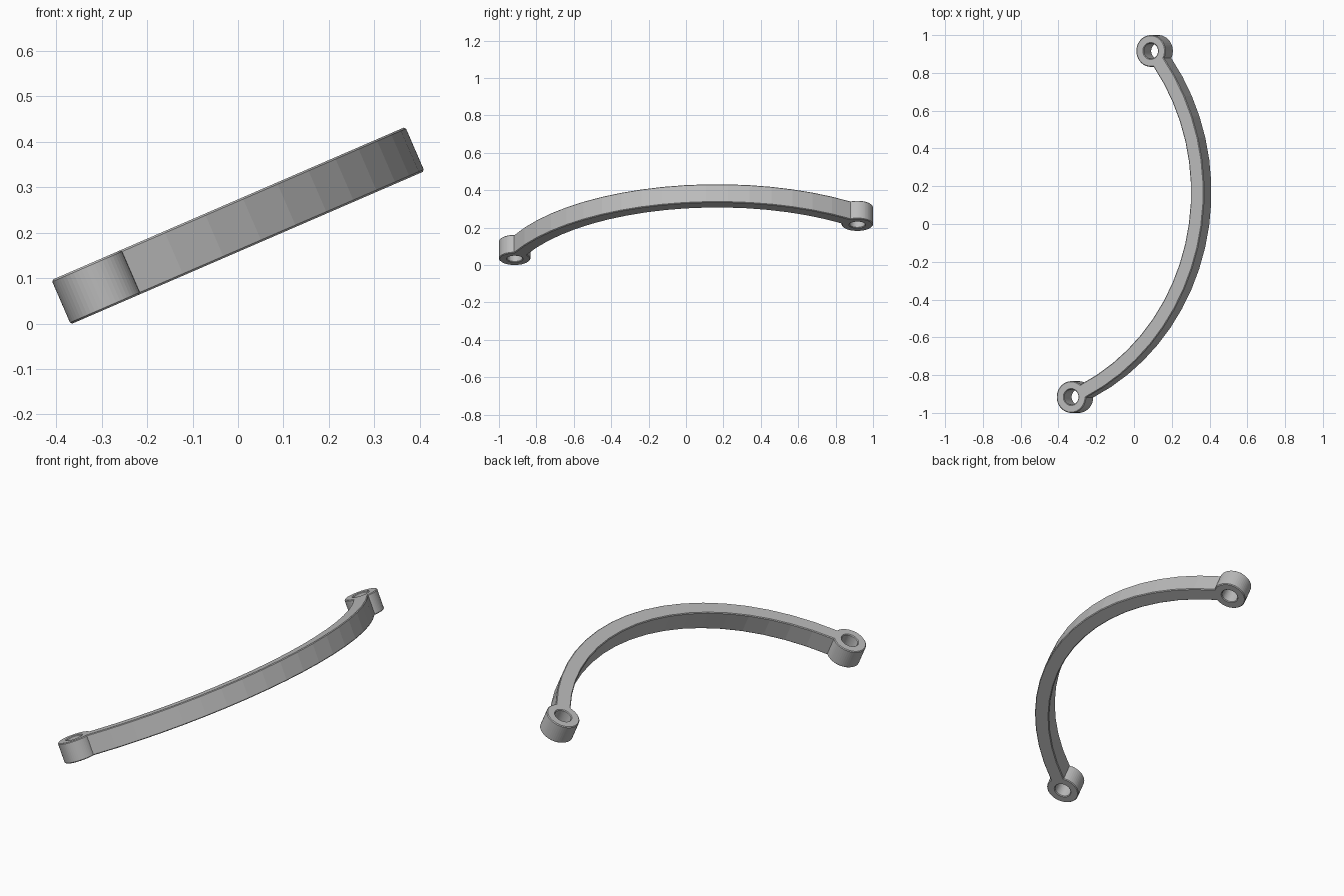
import bpy
from math import sin, cos, acos, atan2, radians, tau
from mathutils import Matrix, Vector

cube = bpy.data.objects.get("Cube")
if cube:
    bpy.data.objects.remove(cube, do_unlink=True)

HEIGHT = 0.106       # thickness of the whole bracket
WIDTH = 0.075        # width of the curved bar
BOSS_R, HOLE_R = 0.084, 0.041
EDGE = 0.004         # tiny chamfer
TILT = radians(23.4)
ARC_R = 1.169        # centreline radius of the bar
ARC_C = Vector((-0.358, 0.168))
BOSSES = [Vector((0.083, -0.916)), Vector((0.542, 0.916))]


def arc(centre, radius, start, end, steps):
    """Points along a circular arc."""
    angles = [start + (end - start) * i / steps for i in range(steps + 1)]
    return [centre + radius * Vector((cos(a), sin(a))) for a in angles]


def heading(origin, point):
    return atan2(point.y - origin.y, point.x - origin.x)


def boss_arc(centre, first, last):
    """Counter-clockwise round end between two bar corners, ends excluded."""
    a, b = heading(centre, first), heading(centre, last)
    if b < a:
        b += tau
    return arc(centre, BOSS_R, a, b, 44)[1:-1]


def bar_edge(radius):
    """Edge of the bar, trimmed where it meets both round ends."""
    trim = acos((radius**2 + ARC_R**2 - BOSS_R**2) / (2 * radius * ARC_R))
    a, b = (heading(ARC_C, p) for p in BOSSES)
    return arc(ARC_C, radius, a + trim, b - trim, 18)


# Closed outline: outer edge, far end, inner edge, near end
outer = bar_edge(ARC_R + WIDTH / 2)
inner = bar_edge(ARC_R - WIDTH / 2)[::-1]
outline = (outer + boss_arc(BOSSES[1], outer[-1], inner[0])
           + inner + boss_arc(BOSSES[0], inner[-1], outer[0]))
holes = [arc(c, HOLE_R, 0, tau, 40)[:-1] for c in BOSSES]

# Extruded profile with the two bolt holes
profile = bpy.data.curves.new("bracket_profile", "CURVE")
profile.dimensions = "2D"
profile.fill_mode = "BOTH"
profile.extrude = HEIGHT / 2 - EDGE
profile.bevel_depth = EDGE
profile.bevel_resolution = 0
profile.offset = -EDGE
for loop in [outline] + holes:
    spline = profile.splines.new("POLY")
    spline.points.add(len(loop) - 1)
    for point, co in zip(spline.points, loop):
        point.co = (co.x, co.y, 0, 1)
    spline.use_cyclic_u = True
    spline.use_smooth = False

helper = bpy.data.objects.new("bracket_profile", profile)
bpy.context.collection.objects.link(helper)
bpy.context.view_layer.update()
graph = bpy.context.evaluated_depsgraph_get()
mesh = bpy.data.meshes.new_from_object(helper.evaluated_get(graph))
bpy.data.objects.remove(helper, do_unlink=True)

# Tilt, then centre and set on the ground
mesh.transform(Matrix.Rotation(-TILT, 4, "Y"))
xs, ys, zs = zip(*(v.co for v in mesh.vertices))
mesh.transform(Matrix.Translation((-(min(xs) + max(xs)) / 2,
                                   -(min(ys) + max(ys)) / 2, -min(zs))))
mesh.shade_flat()

grey = bpy.data.materials.new("plain_grey")
grey.use_nodes = True
grey.diffuse_color = (0.5, 0.5, 0.5, 1)
grey.node_tree.nodes["Principled BSDF"].inputs["Base Color"].default_value = (0.5, 0.5, 0.5, 1)
mesh.materials.clear()
mesh.materials.append(grey)

mesh.name = "curved_handle"
handle = bpy.data.objects.new("curved_handle", mesh)
bpy.context.collection.objects.link(handle)
